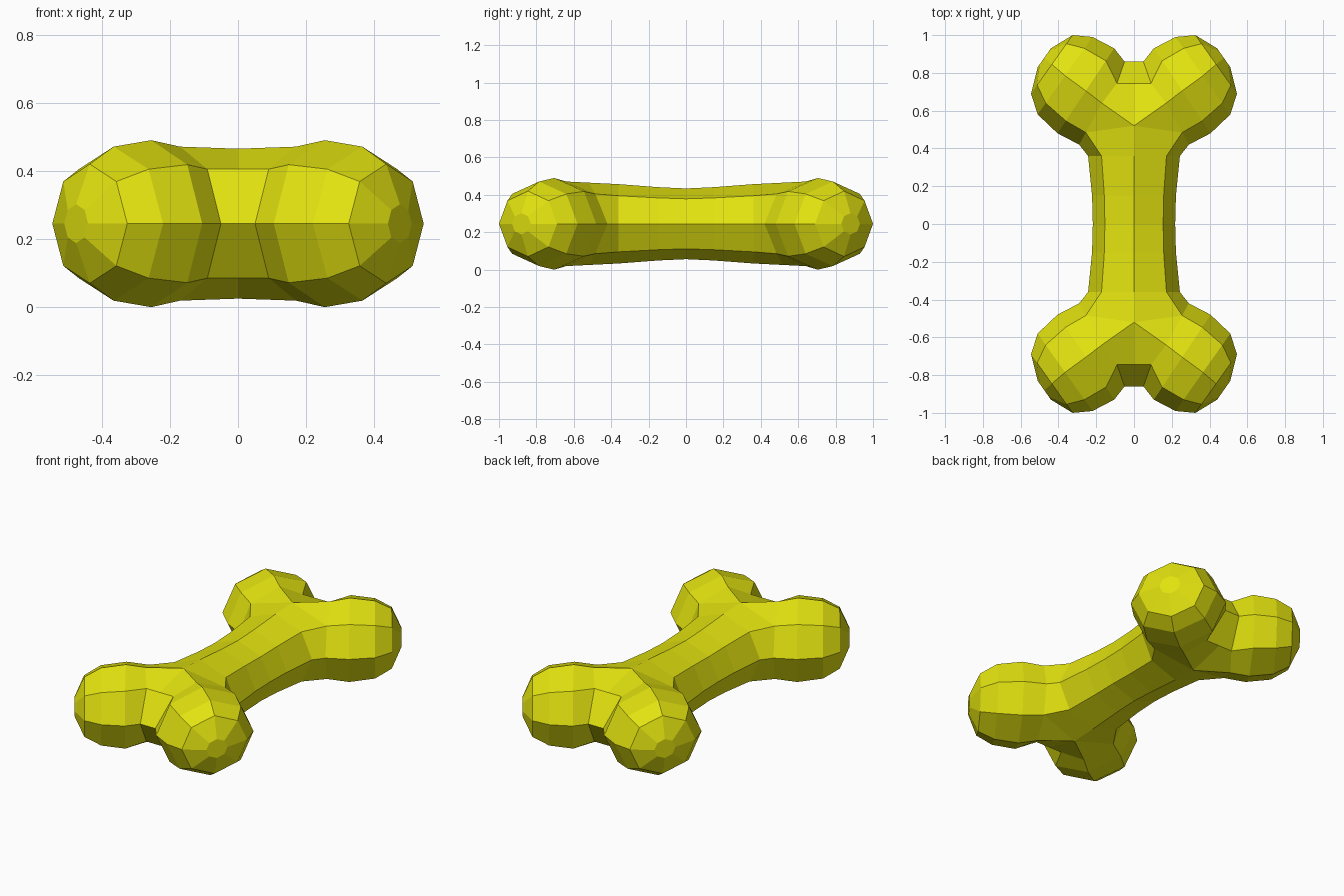
import bpy, bmesh, math
from mathutils import Vector

if "Cube" in bpy.data.objects:
    bpy.data.objects.remove(bpy.data.objects["Cube"])

ZC = 0.245                      # height of the bone's centre line
bm = bmesh.new()


def half_ring(outer, inner, rz):
    """Upper half of an eight-sided ring spanning two plan points."""
    o, i = Vector(outer), Vector(inner)
    mid, half = (o + i) / 2, (o - i) / 2
    ring = []
    for k in range(5):
        a = k * math.pi / 4
        p = mid + half * math.cos(a)
        ring.append(bm.verts.new((p.x, p.y, rz * math.sin(a) if k < 4 else 0)))
    return ring


def shaft_ring(y, rx, rz):
    """Quarter of the shaft's eight-sided section."""
    s = math.sqrt(0.5)
    return [bm.verts.new(p) for p in ((rx, y, 0), (rx * s, y, rz * s), (0, y, rz))]


def bridge(a, b):
    for k in range(len(a) - 1):
        bm.faces.new((a[k], a[k + 1], b[k + 1], b[k]))


# One eighth of the bone: shaft
shaft = [shaft_ring(0, 0.218, 0.189), shaft_ring(0.15, 0.222, 0.196),
         shaft_ring(0.36, 0.243, 0.212)]
for a, b in zip(shaft, shaft[1:]):
    bridge(a, b)

# Knob: rings along the diagonal, closed by a small flat tip
knob = [half_ring((0.29, 0.42), (0.05, 0.86), 0.226),
        half_ring((0.405, 0.48), (0.105, 0.93), 0.245),
        half_ring((0.51, 0.58), (0.22, 0.99), 0.226),
        half_ring((0.545, 0.69), (0.325, 1.0), 0.175),
        half_ring((0.51, 0.83), (0.44, 0.93), 0.057)]
knob[0][3].co = (0.09, 0.745, 0.16)
for a, b in zip(knob, knob[1:]):
    bridge(a, b)
bm.faces.new(knob[-1])

# Join of shaft and knob, and the notch between the two knobs
side, diag, top = shaft[-1]
k0, k1, k2, k3, k4 = knob[0]
seam = bm.verts.new((0, 0.52, 0.22))
notch_top = bm.verts.new((0, 0.745, 0.16))
notch_mid = bm.verts.new((0, 0.86, 0))
bm.faces.new((side, k0, k1, diag))
bm.faces.new((diag, k1, seam, top))
bm.faces.new((k1, k2, seam))
bm.faces.new((seam, k2, k3, notch_top))
bm.faces.new((notch_top, k3, k4, notch_mid))

# Mirror to all eight octants
for axis in "XYZ":
    bmesh.ops.mirror(bm, geom=bm.verts[:] + bm.edges[:] + bm.faces[:],
                     axis=axis, merge_dist=0.0005)
    bmesh.ops.remove_doubles(bm, verts=bm.verts[:], dist=0.0005)
bmesh.ops.recalc_face_normals(bm, faces=bm.faces[:])

mesh = bpy.data.meshes.new("bone")
bm.to_mesh(mesh)
bm.free()
bone = bpy.data.objects.new("bone", mesh)
bone.location.z = ZC
bpy.context.collection.objects.link(bone)

yellow = bpy.data.materials.new("bright yellow")
yellow.diffuse_color = (0.76, 0.76, 0.005, 1)
yellow.use_nodes = True
yellow.node_tree.nodes["Principled BSDF"].inputs["Base Color"].default_value = yellow.diffuse_color
mesh.materials.append(yellow)
